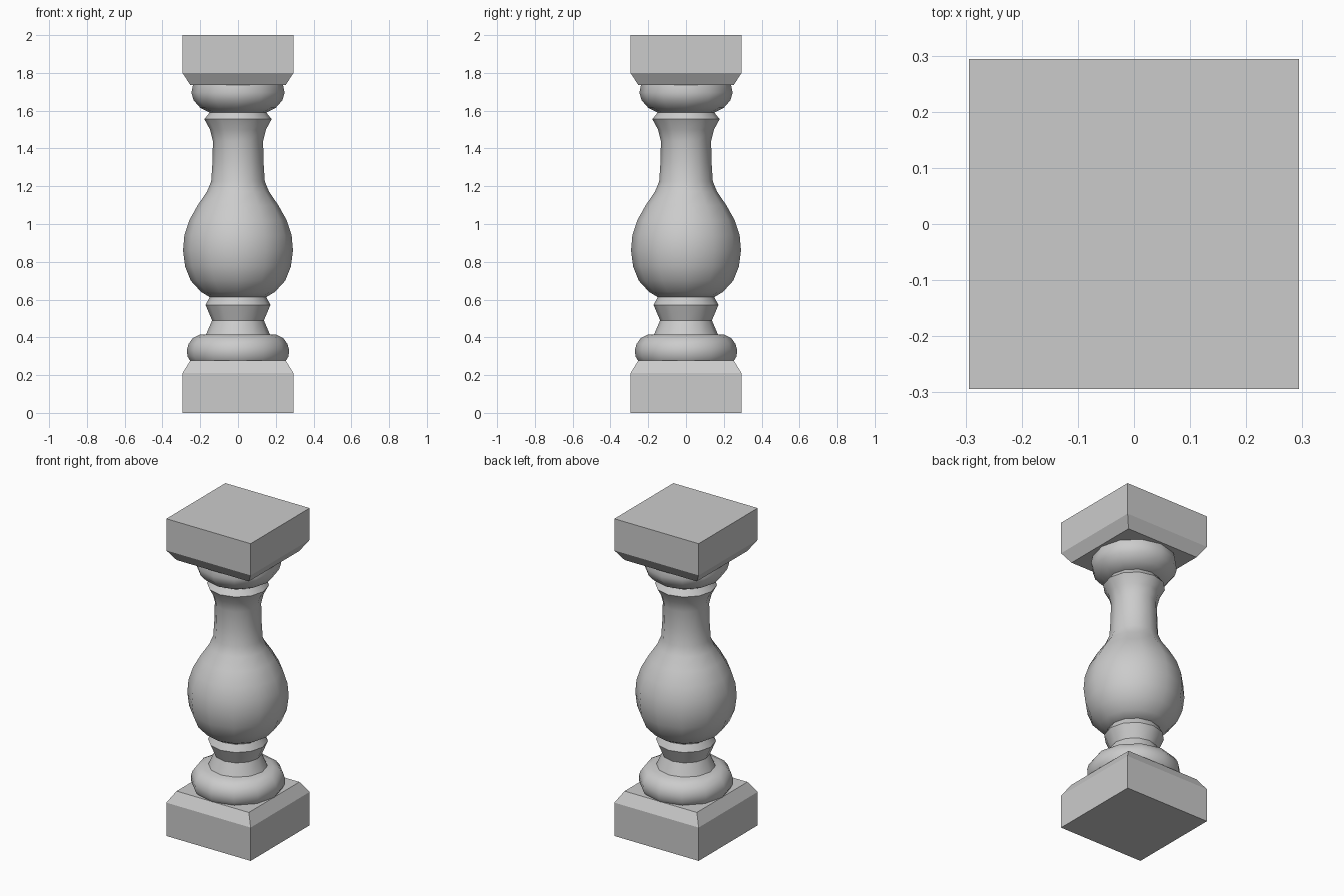
import bpy, bmesh, math

if "Cube" in bpy.data.objects:
    bpy.data.objects.remove(bpy.data.objects["Cube"])

stone = bpy.data.materials.new("grey stone")
stone.diffuse_color = (0.6, 0.6, 0.6, 1)
stone.use_nodes = True
stone.node_tree.nodes["Principled BSDF"].inputs["Base Color"].default_value = stone.diffuse_color
SIDES = 12


def finish(name, bm, smooth):
    bmesh.ops.recalc_face_normals(bm, faces=bm.faces)
    mesh = bpy.data.meshes.new(name)
    bm.to_mesh(mesh)
    bm.free()
    mesh.materials.append(stone)
    obj = bpy.data.objects.new(name, mesh)
    bpy.context.collection.objects.link(obj)
    if smooth:
        bpy.ops.object.select_all(action='DESELECT')
        obj.select_set(True)
        bpy.context.view_layer.objects.active = obj
        bpy.ops.object.shade_smooth_by_angle(angle=math.radians(40))


def stack(name, profile, sides, turn=0.0, smooth=True):
    """Join rings of (radius, height) into a closed solid."""
    bm = bmesh.new()
    rings = []
    for r, z in profile:
        rings.append([bm.verts.new((r * math.cos(turn + i * math.tau / sides),
                                    r * math.sin(turn + i * math.tau / sides), z))
                      for i in range(sides)])
    for a, b in zip(rings, rings[1:]):
        for i in range(sides):
            j = (i + 1) % sides
            bm.faces.new((a[i], a[j], b[j], b[i]))
    bm.faces.new(rings[0])
    bm.faces.new(rings[-1])
    finish(name, bm, smooth)


def block(name, profile):
    """Square block from (half width, height) pairs."""
    stack(name, [(h * math.sqrt(2), z) for h, z in profile], 4, math.pi / 4, False)


# Square plinth and cap with chamfered inner edges
block("plinth", [(0.294, 0), (0.294, 0.21), (0.252, 0.278)])
block("cap", [(0.252, 1.735), (0.294, 1.80), (0.294, 2.0)])

# Turned parts from bottom to top
stack("base_ring", [(0.255, 0.278), (0.268, 0.30), (0.27, 0.335), (0.262, 0.365),
                    (0.24, 0.395), (0.20, 0.415)], SIDES)
stack("waist", [(0.17, 0.413), (0.137, 0.49), (0.172, 0.572), (0.148, 0.615)], SIDES)
stack("vase", [(0.148, 0.612), (0.195, 0.64), (0.25, 0.70), (0.28, 0.775), (0.291, 0.86),
               (0.284, 0.94), (0.258, 1.02), (0.213, 1.10), (0.165, 1.17), (0.142, 1.225),
               (0.135, 1.33), (0.133, 1.44), (0.148, 1.50), (0.178, 1.555)], SIDES)
stack("collar", [(0.178, 1.555), (0.15, 1.59)], SIDES)
stack("top_ring", [(0.145, 1.588), (0.20, 1.615), (0.235, 1.655), (0.247, 1.695),
                   (0.238, 1.737)], SIDES)
